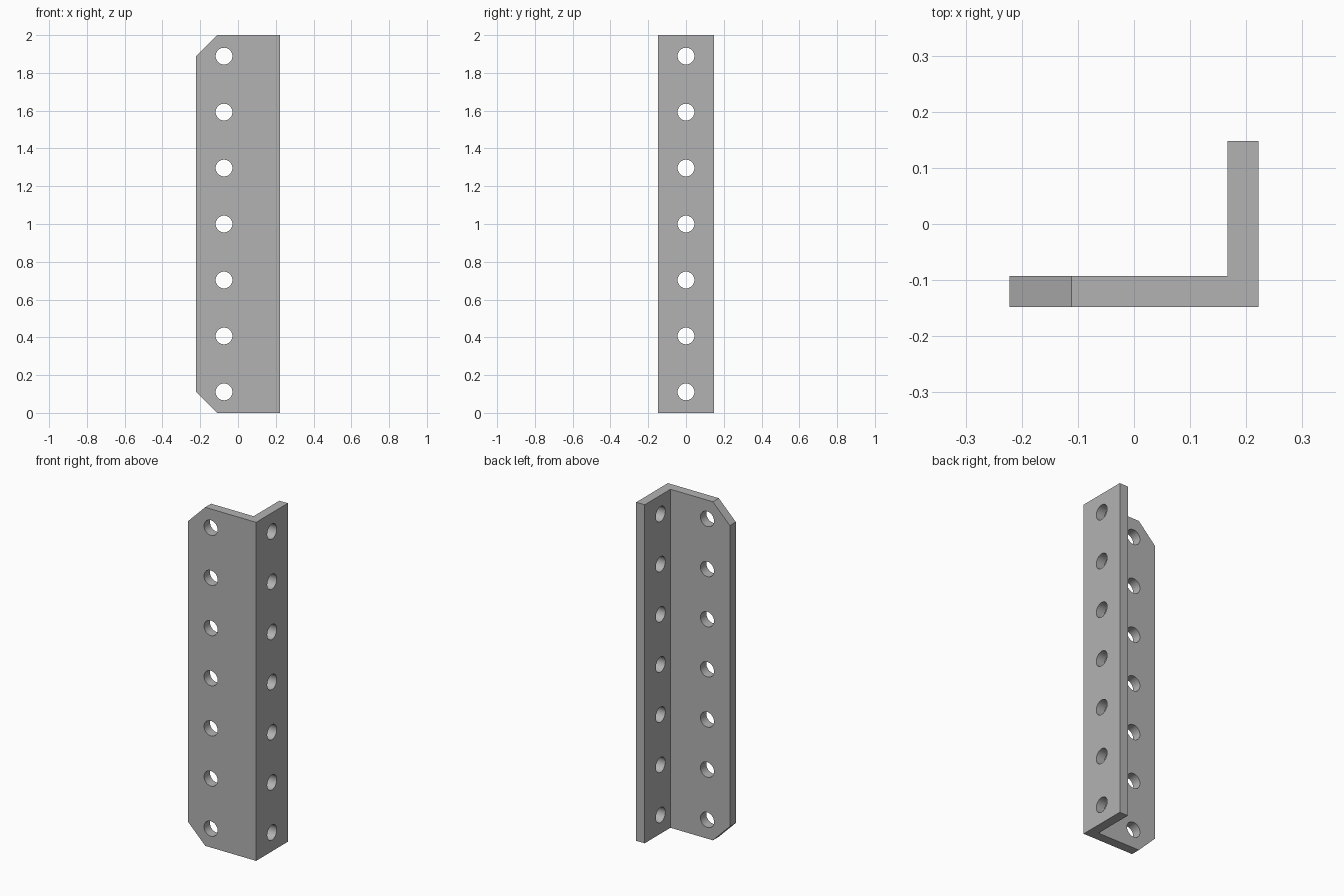
import bpy, bmesh
from math import pi
from mathutils import Matrix, Vector

HALF_W, HALF_D, HEIGHT = 0.222, 0.148, 2.0
THICK, CHAMFER = 0.0556, 0.111
HOLE_R, HOLE_COUNT, FIRST_HOLE, PITCH = 0.0444, 7, 0.111, 0.2963

cube = bpy.data.objects.get("Cube")
if cube:
    bpy.data.objects.remove(cube, do_unlink=True)

steel = bpy.data.materials.new("plain_grey_steel")
steel.use_nodes = True
grey = (0.45, 0.45, 0.45, 1)
steel.diffuse_color = grey
steel.node_tree.nodes["Principled BSDF"].inputs["Base Color"].default_value = grey


def add_object(name, bm):
    bmesh.ops.recalc_face_normals(bm, faces=bm.faces[:])
    mesh = bpy.data.meshes.new(name)
    bm.to_mesh(mesh)
    bm.free()
    mesh.materials.append(steel)
    obj = bpy.data.objects.new(name, mesh)
    bpy.context.collection.objects.link(obj)
    return obj


# L-shaped section extruded to full height
bm = bmesh.new()
inner_x, inner_y = HALF_W - THICK, -HALF_D + THICK
section = [(-HALF_W, -HALF_D), (HALF_W, -HALF_D), (HALF_W, HALF_D),
           (inner_x, HALF_D), (inner_x, inner_y), (-HALF_W, inner_y)]
base = bm.faces.new([bm.verts.new((x, y, 0)) for x, y in section])
top = bmesh.ops.extrude_face_region(bm, geom=[base], use_keep_orig=True)["geom"]
bmesh.ops.translate(bm, vec=(0, 0, HEIGHT),
                    verts=[v for v in top if isinstance(v, bmesh.types.BMVert)])
bmesh.ops.recalc_face_normals(bm, faces=bm.faces[:])

# Clipped corners on the free edge of the wide flange
corners = [e for e in bm.edges
           if all(v.co.x < -HALF_W + 0.001 for v in e.verts)
           and abs(e.verts[0].co.z - e.verts[1].co.z) < 0.001]
bmesh.ops.bevel(bm, geom=corners, offset=CHAMFER, offset_type='OFFSET',
                segments=1, profile=0.5, affect='EDGES')
bracket = add_object("angle_bracket", bm)

# Row of bolt holes through each flange
bm = bmesh.new()
rows = [(Vector((-HALF_W / 3, -HALF_D + THICK / 2, 0)), Matrix.Rotation(pi / 2, 4, 'X')),
        (Vector((HALF_W - THICK / 2, 0, 0)), Matrix.Rotation(pi / 2, 4, 'Y'))]
for centre, turn in rows:
    for i in range(HOLE_COUNT):
        place = centre + Vector((0, 0, FIRST_HOLE + i * PITCH))
        bmesh.ops.create_cone(bm, cap_ends=True, segments=40, radius1=HOLE_R,
                              radius2=HOLE_R, depth=THICK * 2,
                              matrix=Matrix.Translation(place) @ turn)
cutter = add_object("hole_cutter", bm)
cutter.hide_render = True

cut = bracket.modifiers.new("bolt_holes", 'BOOLEAN')
cut.operation = 'DIFFERENCE'
cut.solver = 'EXACT'
cut.object = cutter

bpy.ops.object.select_all(action='DESELECT')
bracket.select_set(True)
bpy.context.view_layer.objects.active = bracket
bpy.ops.object.modifier_apply(modifier=cut.name)
bpy.data.objects.remove(cutter, do_unlink=True)
bpy.ops.object.shade_smooth_by_angle(angle=pi / 6)
